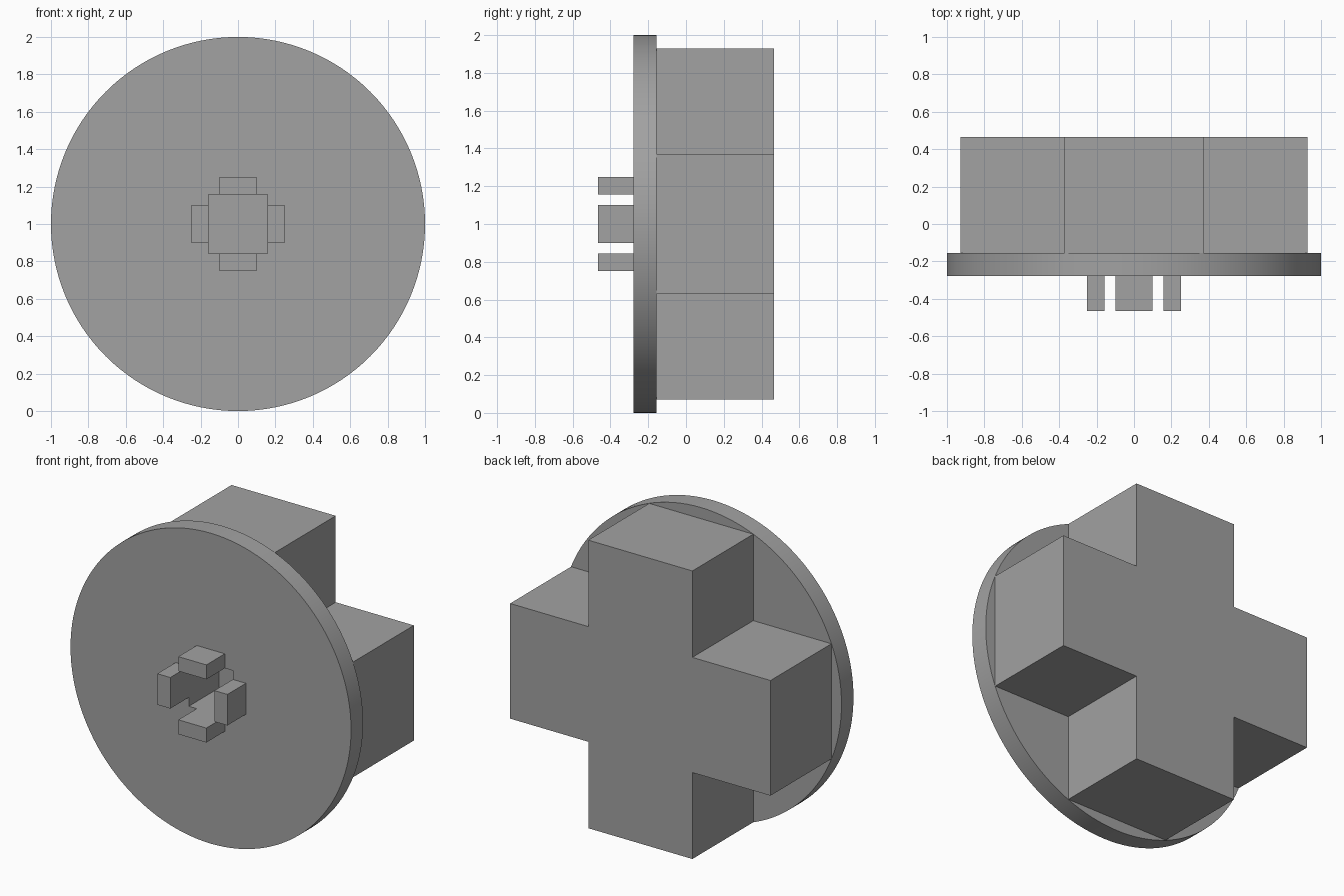
import bpy, bmesh, math

if "Cube" in bpy.data.objects:
    bpy.data.objects.remove(bpy.data.objects["Cube"])

grey = bpy.data.materials.new("plain_grey")
grey.diffuse_color = (0.36, 0.36, 0.36, 1)
grey.use_nodes = True
grey.node_tree.nodes["Principled BSDF"].inputs["Base Color"].default_value = grey.diffuse_color

# Depths along y: stub tips, plate front, plate back, cross back, socket floor
TIP, FRONT, PLATE, BACK, FLOOR = -0.465, -0.277, -0.155, 0.465, 0.03
ARM, REACH = 0.371, 0.928      # cross half width and half span
HOLE, STUB, OUT = 0.157, 0.10, 0.25


def prism(name, outline, y0, y1):
    """Extrude an (x, z) outline, centred at z = 1, from y0 to y1."""
    bm = bmesh.new()
    face = bm.faces.new([bm.verts.new((x, y0, z + 1)) for x, z in outline])
    new = bmesh.ops.extrude_face_region(bm, geom=[face])["geom"]
    bmesh.ops.translate(bm, vec=(0, y1 - y0, 0),
                        verts=[g for g in new if isinstance(g, bmesh.types.BMVert)])
    bmesh.ops.recalc_face_normals(bm, faces=bm.faces)
    mesh = bpy.data.meshes.new(name)
    bm.to_mesh(mesh)
    bm.free()
    mesh.materials.append(grey)
    obj = bpy.data.objects.new(name, mesh)
    bpy.context.collection.objects.link(obj)
    return obj


def rect(x0, x1, z0, z1):
    return [(x0, z0), (x1, z0), (x1, z1), (x0, z1)]


# Round plate
N = 128
circle = [(math.cos(2 * math.pi * i / N), math.sin(2 * math.pi * i / N)) for i in range(N)]
plate = prism("round_plate", circle, FRONT, PLATE)

# Cross block: one quarter outline turned four times
outline = []
for k in range(4):
    c, s = [(1, 0), (0, 1), (-1, 0), (0, -1)][k]
    for x, z in [(REACH, -ARM), (REACH, ARM), (ARM, ARM)]:
        outline.append((x * c - z * s, x * s + z * c))
cross = prism("cross_block", outline, PLATE, BACK)

# Square socket cut through the plate into the cross
cutter = prism("socket_cutter", rect(-HOLE, HOLE, -HOLE, HOLE), FRONT - 0.1, FLOOR)
cutter.hide_render = True
cutter.hide_set(True)
for obj in (plate, cross):
    mod = obj.modifiers.new("socket", "BOOLEAN")
    mod.operation = "DIFFERENCE"
    mod.solver = "EXACT"
    mod.object = cutter

# Four stubs around the socket
for name, box in {
    "right_stub": rect(HOLE, OUT, -STUB, STUB),
    "left_stub": rect(-OUT, -HOLE, -STUB, STUB),
    "top_stub": rect(-STUB, STUB, HOLE, OUT),
    "bottom_stub": rect(-STUB, STUB, -OUT, -HOLE),
}.items():
    prism(name, box, TIP, FRONT)

# Smooth rim with sharp edges
bpy.ops.object.select_all(action="DESELECT")
plate.select_set(True)
bpy.context.view_layer.objects.active = plate
bpy.ops.object.shade_smooth_by_angle(angle=math.radians(30))
